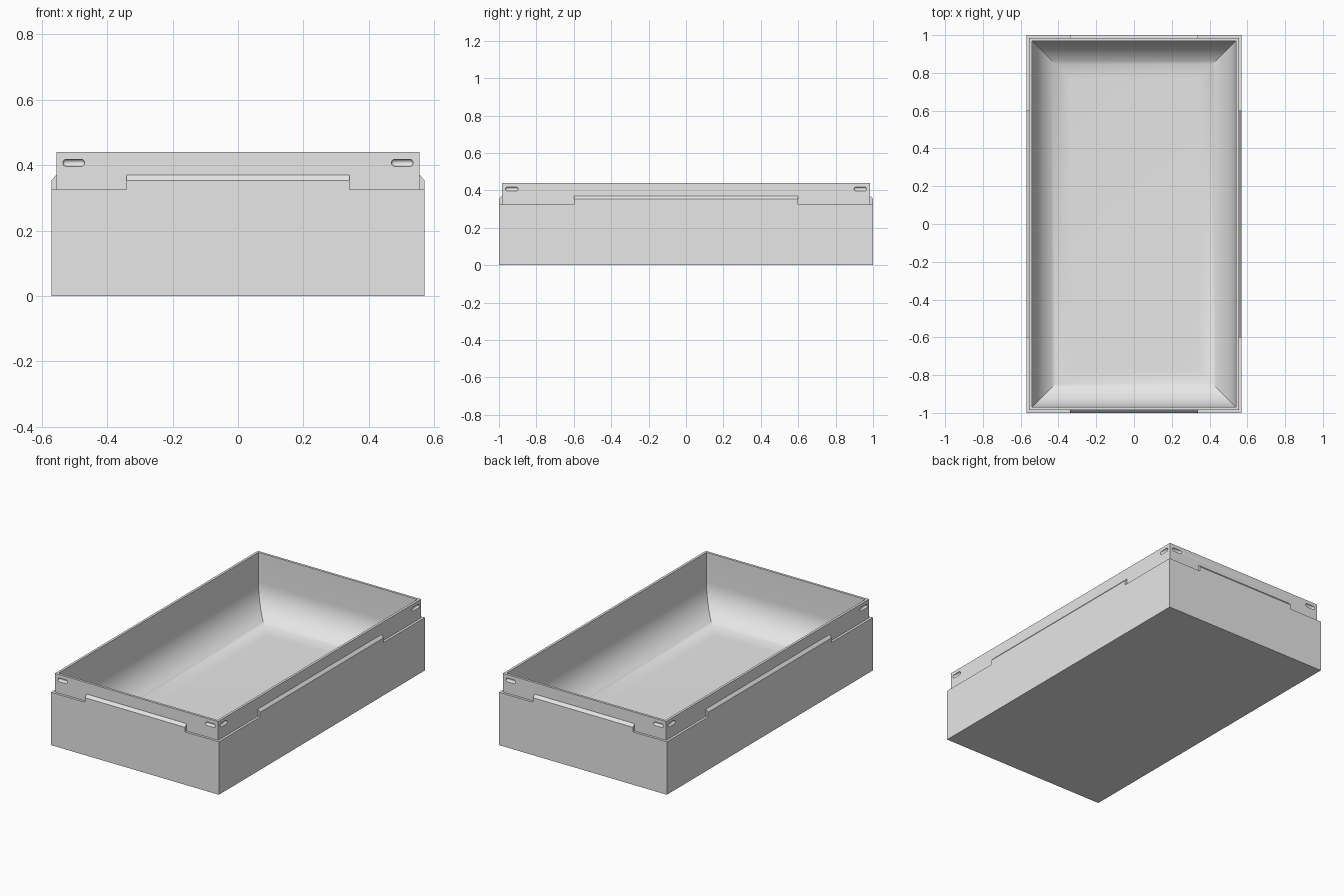
import bpy, bmesh
from math import sin, cos, pi
from mathutils import Matrix, Vector

if "Cube" in bpy.data.objects:
    bpy.data.objects.remove(bpy.data.objects["Cube"])

HX, HY = 0.57, 1.0            # half width and half length
LEDGE, TOP, FLOOR = 0.325, 0.44, 0.06
STEP, LIP, FILLET = 0.015, 0.03, 0.2

grey = bpy.data.materials.new("light grey")
grey.use_nodes = True
grey.diffuse_color = (0.8, 0.8, 0.8, 1)
grey.node_tree.nodes["Principled BSDF"].inputs["Base Color"].default_value = (0.8, 0.8, 0.8, 1)


def finish(bm, name):
    bmesh.ops.recalc_face_normals(bm, faces=bm.faces)
    mesh = bpy.data.meshes.new(name)
    bm.to_mesh(mesh)
    bm.free()
    mesh.materials.append(grey)
    obj = bpy.data.objects.new(name, mesh)
    bpy.context.collection.objects.link(obj)
    return obj


def combine(target, other, operation):
    mod = target.modifiers.new(other.name, 'BOOLEAN')
    mod.operation, mod.solver, mod.object = operation, 'EXACT', other
    bpy.context.view_layer.objects.active = target
    bpy.ops.object.modifier_apply(modifier=mod.name)
    bpy.data.objects.remove(other)


# Tray: rectangular rings from the base, over the stepped rim, down the scoop
profile = [(0, 0), (0, LEDGE), (STEP, LEDGE), (STEP, TOP), (LIP, TOP)]
for i in range(17):
    a = pi / 2 * i / 16
    profile.append((LIP + FILLET * (1 - cos(a)), FLOOR + FILLET * (1 - sin(a))))
bm = bmesh.new()
rings = []
for inset, z in profile:
    x, y = HX - inset, HY - inset
    rings.append([bm.verts.new((sx * x, sy * y, z))
                  for sx, sy in ((-1, -1), (1, -1), (1, 1), (-1, 1))])
for lower, upper in zip(rings, rings[1:]):
    for k in range(4):
        n = (k + 1) % 4
        bm.faces.new((lower[k], lower[n], upper[n], upper[k]))
bm.faces.new(rings[0])
bm.faces.new(rings[-1])
tray = finish(bm, "tray")

# Four sides: distance to the face, half tab length, half side length
sides = [(HY, 0.34, HX), (HX, 0.6, HY), (HY, 0.34, HX), (HX, 0.6, HY)]
tab_profile = [(0, 0.3), (0, 0.353), (STEP, 0.37), (0.022, 0.37), (0.022, 0.3)]
tabs, slots = bmesh.new(), bmesh.new()
for k, (dist, half_tab, half_side) in enumerate(sides):
    turn = Matrix.Rotation(k * pi / 2, 4, 'Z')

    # Chamfered tab standing on the ledge
    ends = [[tabs.verts.new(turn @ Vector((s * half_tab, inset - dist, z)))
             for inset, z in tab_profile] for s in (-1, 1)]
    count = len(tab_profile)
    for j in range(count):
        n = (j + 1) % count
        tabs.faces.new((ends[0][j], ends[0][n], ends[1][n], ends[1][j]))
    for end in ends:
        tabs.faces.new(end)

    # Round-ended grooves near both ends of the rim
    for s in (-1, 1):
        ball = bmesh.ops.create_uvsphere(slots, u_segments=16, v_segments=9, radius=0.011)
        place = turn @ Matrix.Translation((s * (half_side - 0.068), STEP - dist, 0.407)) \
            @ Matrix.Rotation(pi / 2, 4, 'Y')
        for v in ball["verts"]:
            v.co.z += 0.0225 if v.co.z > 0 else -0.0225
            v.co = place @ v.co

combine(tray, finish(tabs, "ledge_tabs"), 'UNION')
combine(tray, finish(slots, "rim_grooves"), 'DIFFERENCE')

# Smooth scoop, crisp edges
bpy.ops.object.select_all(action='DESELECT')
tray.select_set(True)
bpy.context.view_layer.objects.active = tray
bpy.ops.object.shade_smooth_by_angle(angle=pi / 6)
